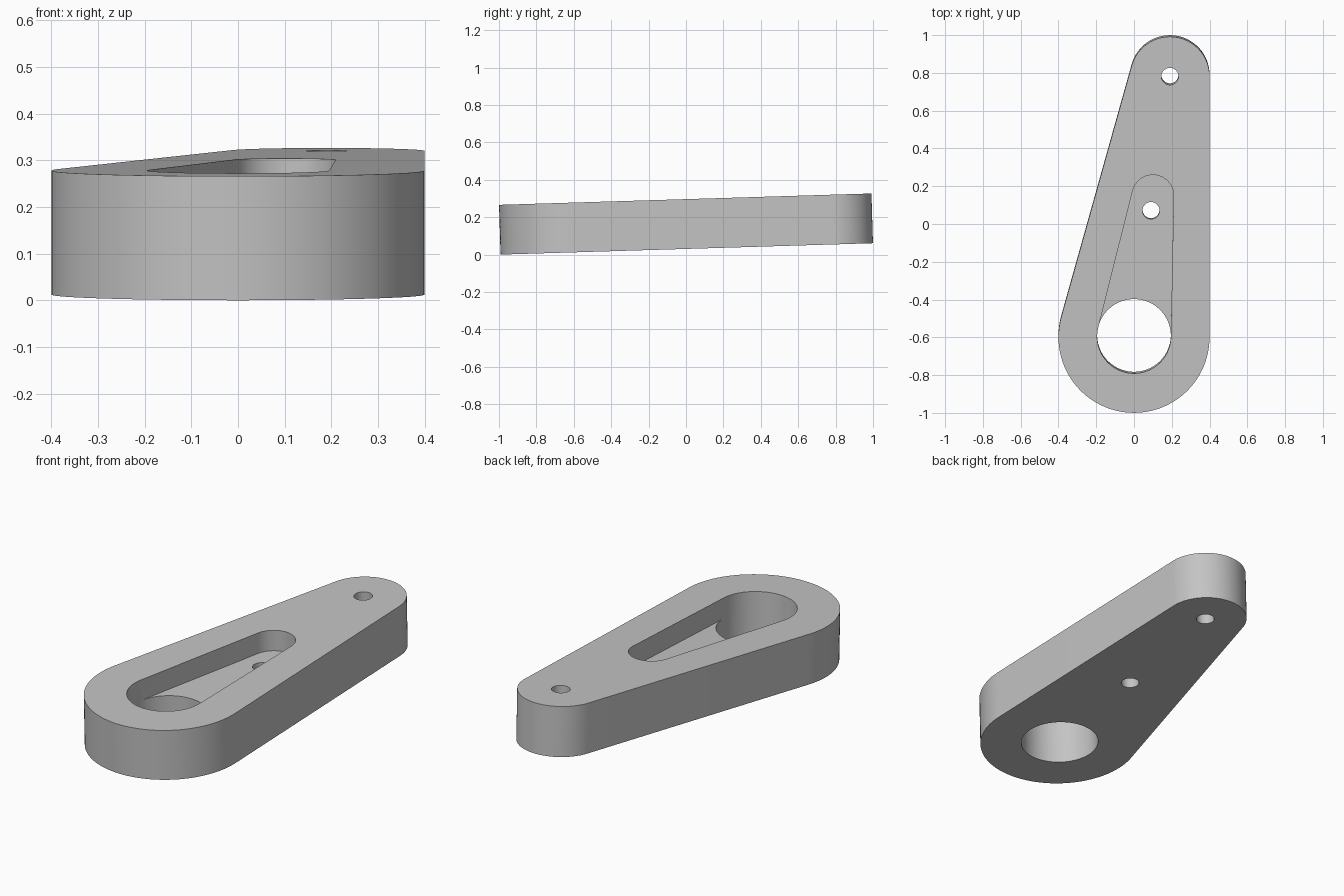
import bpy, bmesh, math
from mathutils import Vector, Matrix
from mathutils.geometry import convex_hull_2d

cube = bpy.data.objects.get("Cube")
if cube:
    bpy.data.objects.remove(cube, do_unlink=True)

THICK = 0.266
HALF = THICK / 2
TILT = math.atan(0.0305)
FLOOR = HALF - 0.11

steel = bpy.data.materials.new("plain grey")
steel.use_nodes = True
GREY = (0.55, 0.55, 0.55, 1)
steel.diffuse_color = GREY
steel.node_tree.nodes["Principled BSDF"].inputs["Base Color"].default_value = GREY


def circle(x, y, r, n=96):
    return [Vector((x + r * math.cos(math.tau * i / n), y + r * math.sin(math.tau * i / n)))
            for i in range(n)]


def prism(name, circles, z0, z1):
    """Upright solid whose outline wraps tightly around the given circles."""
    pts = [p for c in circles for p in circle(*c)]
    outline = [pts[i] for i in convex_hull_2d(pts)]
    bm = bmesh.new()
    base = bm.faces.new([bm.verts.new((p.x, p.y, z0)) for p in outline])
    ext = bmesh.ops.extrude_face_region(bm, geom=[base], use_keep_orig=True)
    top = [v for v in ext["geom"] if isinstance(v, bmesh.types.BMVert)]
    bmesh.ops.translate(bm, verts=top, vec=(0, 0, z1 - z0))
    bmesh.ops.recalc_face_normals(bm, faces=bm.faces)
    mesh = bpy.data.meshes.new(name)
    bm.to_mesh(mesh)
    bm.free()
    mesh.materials.append(steel)
    obj = bpy.data.objects.new(name, mesh)
    bpy.context.collection.objects.link(obj)
    return obj


# Tapered arm body
arm = prism("lever_arm", [(0, -0.596, 0.4), (0.19, 0.786, 0.21)], -HALF, HALF)

# Pocket, main bore and two pin holes
bore = (0, -0.592, 0.195)
cutters = [
    prism("pocket_cutter", [bore, (0.1, 0.154, 0.11)], FLOOR, 0.3),
    prism("bore_cutter", [bore], -0.3, 0.3),
    prism("middle_pin_cutter", [(0.09, 0.072, 0.045)], -0.3, 0.3),
    prism("end_pin_cutter", [(0.19, 0.786, 0.045)], -0.3, 0.3),
]
bpy.ops.object.select_all(action="DESELECT")
arm.select_set(True)
bpy.context.view_layer.objects.active = arm
for cutter in cutters:
    cutter.hide_render = True
    mod = arm.modifiers.new(cutter.name, "BOOLEAN")
    mod.operation = "DIFFERENCE"
    mod.solver = "EXACT"
    mod.object = cutter
    bpy.ops.object.modifier_apply(modifier=mod.name)
    bpy.data.objects.remove(cutter, do_unlink=True)

# Tilt the arm slightly and rest it on the ground
arm.data.transform(Matrix.Rotation(TILT, 4, "X"))
lowest = min(v.co.z for v in arm.data.vertices)
arm.data.transform(Matrix.Translation((0, 0, -lowest)))
bpy.ops.object.shade_smooth_by_angle(angle=math.radians(30))
